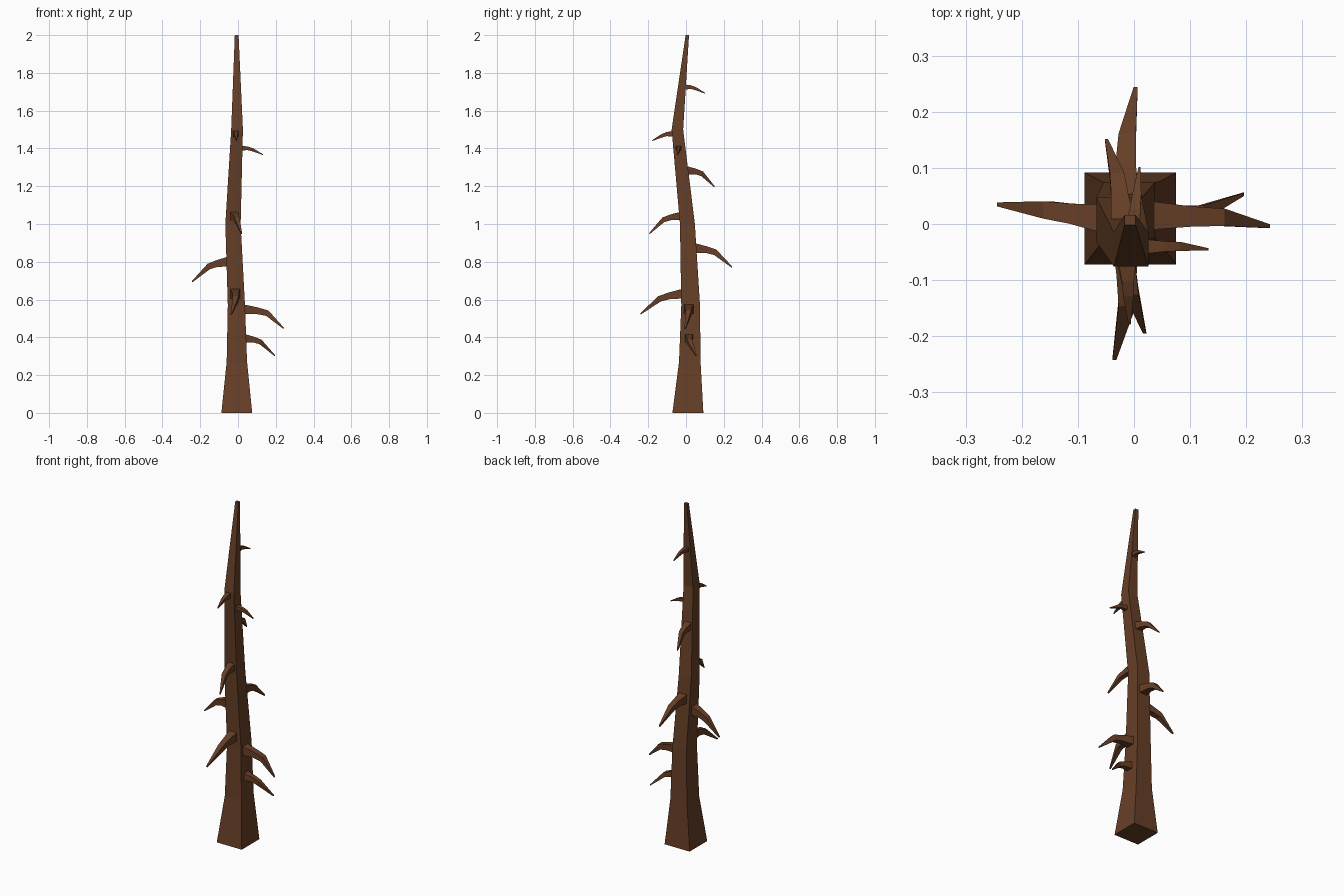
import bpy, bmesh
from mathutils import Vector

bark = bpy.data.materials.new("bark brown")
bark.diffuse_color = (0.135, 0.05, 0.02, 1)


def loft(name, rings):
    """Skin a closed flat-faced tube through rings of four points."""
    bm = bmesh.new()
    loops = [[bm.verts.new(p) for p in ring] for ring in rings]
    for a, b in zip(loops, loops[1:]):
        for i in range(4):
            j = (i + 1) % 4
            bm.faces.new((a[i], a[j], b[j], b[i]))
    bm.faces.new(loops[0][::-1])
    bm.faces.new(loops[-1])
    bmesh.ops.recalc_face_normals(bm, faces=bm.faces)
    me = bpy.data.meshes.new(name)
    bm.to_mesh(me)
    bm.free()
    me.materials.append(bark)
    ob = bpy.data.objects.new(name, me)
    bpy.context.collection.objects.link(ob)
    return ob


# Crooked square trunk: z, x range, y range
trunk = [
    (0.00, -0.088, 0.075, -0.072, 0.092),
    (0.27, -0.060, 0.048, -0.037, 0.077),
    (0.57, -0.054, 0.037, -0.025, 0.074),
    (1.00, -0.067, 0.014, -0.032, 0.047),
    (1.50, -0.036, 0.026, -0.076, -0.015),
    (2.00, -0.017, 0.003, -0.002, 0.016),
]
loft("trunk", [[(x0, y0, z), (x1, y0, z), (x1, y1, z), (x0, y1, z)]
               for z, x0, x1, y0, y1 in trunk])


# Drooping thorn branches: outward axis, base, bend, tip, base thickness
def branch(name, axis, base, bend, tip, size):
    out = Vector(axis)
    side = out.cross(Vector((0, 0, 1)))
    base, bend, tip = Vector(base), Vector(bend), Vector(tip)
    elbow = base.lerp(bend, 0.55) + Vector((0, 0, 0.004))
    stations = [(base - out * 0.02, 1.0, 0), (base, 1.0, 0), (elbow, 0.72, 0.1),
                (bend, 0.62, 0.45), (tip, 0.14, 0.5)]
    rings = []
    for p, k, lean in stations:
        up = (Vector((0, 0, 1)) + out * lean).normalized()
        h = size * k / 2
        rings.append([p + side * a * h + up * b * h
                      for a, b in ((-1, -1), (1, -1), (1, 1), (-1, 1))])
    loft(name, rings)


R, L, F, B = (1, 0, 0), (-1, 0, 0), (0, -1, 0), (0, 1, 0)
branches = [
    (R, (0.040, 0.015, 0.395), (0.120, 0.020, 0.375), (0.195, 0.053, 0.303), 0.042),
    (R, (0.035, 0.015, 0.548), (0.155, 0.012, 0.528), (0.241, -0.004, 0.448), 0.050),
    (R, (0.018, -0.040, 1.402), (0.080, -0.040, 1.392), (0.132, -0.045, 1.367), 0.026),
    (L, (-0.060, 0.010, 0.800), (-0.155, 0.025, 0.775), (-0.243, 0.035, 0.694), 0.050),
    (F, (-0.015, -0.025, 0.630), (-0.012, -0.140, 0.604), (-0.035, -0.241, 0.524), 0.050),
    (F, (-0.020, -0.035, 1.042), (-0.005, -0.120, 1.022), (0.019, -0.194, 0.949), 0.042),
    (F, (-0.012, -0.073, 1.477), (-0.010, -0.125, 1.468), (-0.008, -0.178, 1.442), 0.030),
    (B, (-0.018, 0.052, 0.872), (-0.012, 0.155, 0.850), (0.003, 0.243, 0.772), 0.050),
    (B, (-0.020, 0.012, 1.283), (-0.030, 0.085, 1.266), (-0.049, 0.150, 1.198), 0.042),
    (B, (-0.002, -0.002, 1.725), (0.005, 0.050, 1.717), (0.010, 0.101, 1.692), 0.026),
]
for i, args in enumerate(branches):
    branch(f"branch_{i + 1}", *args)
